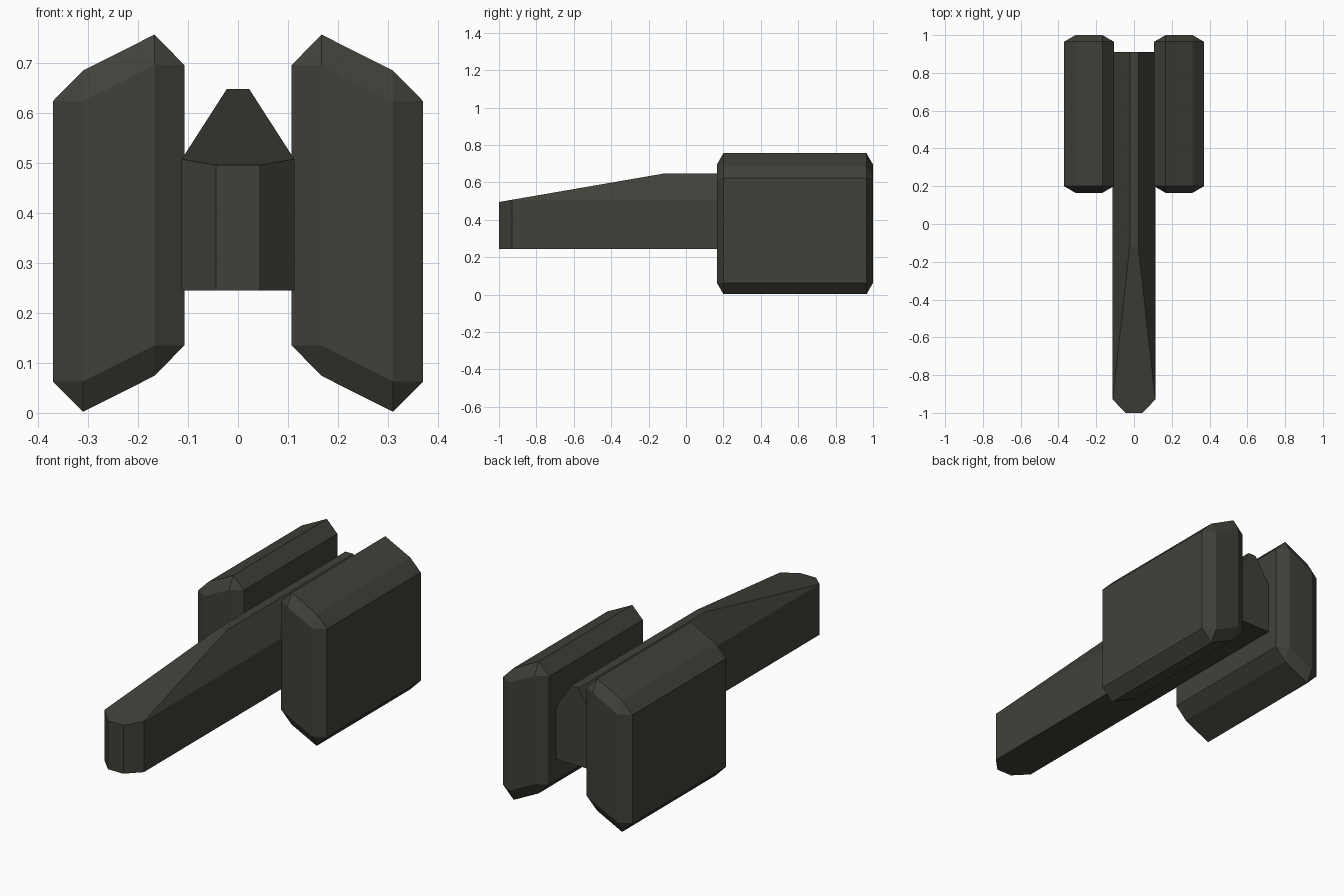
import bpy
import bmesh
import math

if "Cube" in bpy.data.objects:
    bpy.data.objects.remove(bpy.data.objects["Cube"])

dark = bpy.data.materials.new("dark olive grey")
dark.diffuse_color = (0.053, 0.051, 0.041, 1.0)
dark.use_nodes = True
dark.node_tree.nodes["Principled BSDF"].inputs["Base Color"].default_value = dark.diffuse_color


def hull_object(name, points):
    """Flat-faced convex solid wrapped around a few corner points."""
    bm = bmesh.new()
    for p in points:
        bm.verts.new(p)
    bmesh.ops.convex_hull(bm, input=bm.verts[:])
    bmesh.ops.dissolve_limit(bm, angle_limit=math.radians(1.0),
                             verts=bm.verts[:], edges=bm.edges[:])
    bmesh.ops.recalc_face_normals(bm, faces=bm.faces[:])
    mesh = bpy.data.meshes.new(name)
    bm.to_mesh(mesh)
    bm.free()
    mesh.materials.append(dark)
    obj = bpy.data.objects.new(name, mesh)
    bpy.context.collection.objects.link(obj)
    return obj


# Central body: long bar with a pitched roof and a sloping, chamfered nose
half = [
    (0.1125, 0.91, 0.245), (0.1125, 0.91, 0.507), (0.0225, 0.91, 0.647),
    (0.0225, -0.12, 0.647),
    (0.1125, -0.93, 0.507), (0.1125, -0.93, 0.245),
    (0.044, -1.0, 0.495), (0.044, -1.0, 0.245),
]
hull_object("central_body", [(s * x, y, z) for s in (-1, 1) for x, y, z in half])

# Side pod: slanted box with every edge chamfered, mirrored to the other side
cx, cy, cz = 0.06, 0.035, 0.061
pod_points = []
for x, sx, drop in ((0.167, -1, 0.0), (0.31, 1, 0.072)):
    for y, sy in ((0.2, -1), (0.965, 1)):
        for z, sz in ((0.135, -1), (0.695, 1)):
            z -= drop
            pod_points += [(x + sx * cx, y, z),
                           (x, y + sy * cy, z),
                           (x, y, z + sz * cz)]
pod = hull_object("side_pod", pod_points)
mirror = pod.modifiers.new("mirror", 'MIRROR')
mirror.use_axis = (True, False, False)
